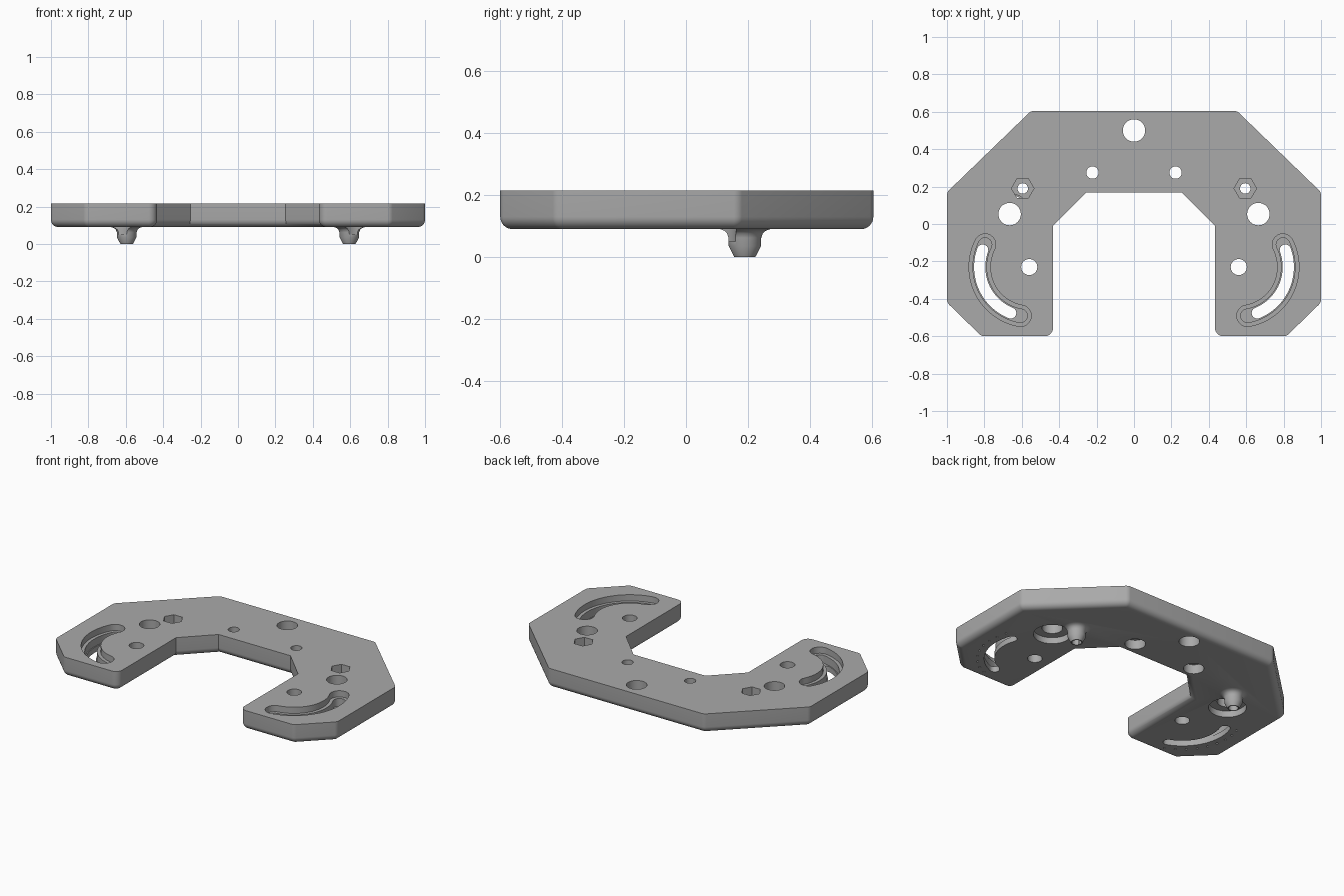
import bpy, bmesh, math
from mathutils import Vector

BOTTOM, TOP = 0.09, 0.215

cube = bpy.data.objects.get("Cube")
if cube:
    bpy.data.objects.remove(cube)

grey = bpy.data.materials.new("plain grey")
grey.use_nodes = True
colour = (0.4, 0.4, 0.4, 1)
grey.diffuse_color = colour
grey.node_tree.nodes["Principled BSDF"].inputs["Base Color"].default_value = colour


def make_object(name, bm):
    bmesh.ops.recalc_face_normals(bm, faces=bm.faces)
    mesh = bpy.data.meshes.new(name)
    bm.to_mesh(mesh)
    bm.free()
    mesh.materials.append(grey)
    obj = bpy.data.objects.new(name, mesh)
    bpy.context.collection.objects.link(obj)
    return obj


def prism(points, z0, z1):
    """Closed solid from a flat outline."""
    bm = bmesh.new()
    face = bm.faces.new([bm.verts.new((x, y, z0)) for x, y in points])
    grown = bmesh.ops.extrude_face_region(bm, geom=[face])["geom"]
    for v in grown:
        if isinstance(v, bmesh.types.BMVert):
            v.co.z = z1
    return bm


def circle(x, y, r, sides=40):
    step = math.tau / sides
    return [(x + r * math.cos(i * step), y + r * math.sin(i * step)) for i in range(sides)]


def arc_slot(side, half, start, end, radius=0.265, cx=0.56, cy=-0.23):
    """Outline of a curved slot with round ends; angles are for the +x side."""
    pts, n = [], 32
    a, b = math.radians(start), math.radians(end)

    def add(px, py, r, ang):
        pts.append((side * (px + r * math.cos(ang)), py + r * math.sin(ang)))

    for i in range(n + 1):
        add(cx, cy, radius + half, a + (b - a) * i / n)
    for i in range(1, 12):
        add(cx + radius * math.cos(b), cy + radius * math.sin(b), half, b + math.pi * i / 12)
    for i in range(n + 1):
        add(cx, cy, radius - half, b + (a - b) * i / n)
    for i in range(1, 12):
        add(cx + radius * math.cos(a), cy + radius * math.sin(a), half, a + math.pi + math.pi * i / 12)
    return pts


def boolean(target, tool, operation):
    mod = target.modifiers.new(operation.lower(), "BOOLEAN")
    mod.object, mod.operation, mod.solver = tool, operation, "EXACT"
    bpy.context.view_layer.objects.active = target
    bpy.ops.object.modifier_apply(modifier=mod.name)
    bpy.data.objects.remove(tool)


# Plate: half outline mirrored, rounded leg corners, rounded lower rim
half = [(0.55, 0.605), (1, 0.17), (1, -0.42), (0.815, -0.6), (0.433, -0.6), (0.433, -0.01), (0.255, 0.168)]
bm = prism(half + [(-x, y) for x, y in reversed(half)], BOTTOM, TOP)


def upright(e):
    return abs(e.verts[0].co.z - e.verts[1].co.z) > 0.01


def is_leg_corner(e):
    v = e.verts[0].co
    return upright(e) and abs(v.x) < 0.5 and v.y < -0.5


outer = [e for e in bm.edges if upright(e) and not is_leg_corner(e)
         and (abs(e.verts[0].co.x) > 0.5)]
bmesh.ops.bevel(bm, geom=outer, offset=0.015, segments=4, profile=0.5, affect="EDGES")
corners = [e for e in bm.edges if is_leg_corner(e)]
bmesh.ops.bevel(bm, geom=corners, offset=0.045, segments=8, profile=0.5, affect="EDGES")
rim = [e for e in bm.edges if all(abs(v.co.z - BOTTOM) < 1e-4 for v in e.verts)]
bmesh.ops.bevel(bm, geom=rim, offset=0.04, segments=8, profile=0.5, affect="EDGES", clamp_overlap=True)
plate = make_object("plate", bm)

# Pegs under the plate, turned from a profile
PEG_X, PEG_Y = 0.595, 0.19
profile = [(0, 0.15), (0.083, 0.15), (0.083, 0.09), (0.068, 0.085), (0.058, 0.076),
           (0.053, 0.062), (0.052, 0.035), (0.034, 0), (0, 0)]
for side in (-1, 1):
    bm = bmesh.new()
    verts = [bm.verts.new((r, 0, z)) for r, z in profile]
    edges = [bm.edges.new(pair) for pair in zip(verts, verts[1:])]
    bmesh.ops.spin(bm, geom=verts + edges, axis=(0, 0, 1), cent=(0, 0, 0),
                   angle=math.tau, steps=40, use_duplicate=False)
    bmesh.ops.remove_doubles(bm, verts=bm.verts, dist=1e-4)
    bmesh.ops.translate(bm, verts=bm.verts, vec=Vector((side * PEG_X, PEG_Y, 0)))
    boolean(plate, make_object("peg", bm), "UNION")


def cut(points, z0, z1):
    boolean(plate, make_object("cutter", prism(points, z0, z1)), "DIFFERENCE")


# Through holes, with wider recesses underneath
cut(circle(0, 0.5, 0.06), -0.1, 0.3)
for side in (-1, 1):
    cut(circle(side * 0.222, 0.275, 0.033), -0.1, 0.3)
    cut(circle(side * 0.222, 0.275, 0.06), 0.05, 0.15)
    cut(circle(side * 0.665, 0.053, 0.06), -0.1, 0.3)
    cut(circle(side * 0.665, 0.053, 0.11), 0.05, 0.13)
    cut(circle(side * 0.56, -0.23, 0.043), -0.1, 0.3)
    # Hexagonal pocket and bore through the peg
    cut(circle(side * PEG_X, PEG_Y, 0.06, 6), 0.13, 0.3)
    cut(circle(side * PEG_X, PEG_Y, 0.028), -0.1, 0.3)
    # Stepped curved slot
    cut(arc_slot(side, 0.057, -80, 27), 0.175, 0.3)
    cut(arc_slot(side, 0.036, -80, 27), 0.125, 0.3)
    cut(arc_slot(side, 0.03, -68, 20), -0.1, 0.3)
    # Row of small index marks underneath
    for i in range(9):
        a = math.radians(-68 + 11 * i)
        cut(circle(side * (0.56 + 0.335 * math.cos(a)), -0.23 + 0.335 * math.sin(a), 0.007, 8), 0.05, 0.1)

bpy.ops.object.select_all(action="DESELECT")
plate.select_set(True)
bpy.context.view_layer.objects.active = plate
bpy.ops.object.shade_smooth_by_angle(angle=math.radians(30))
